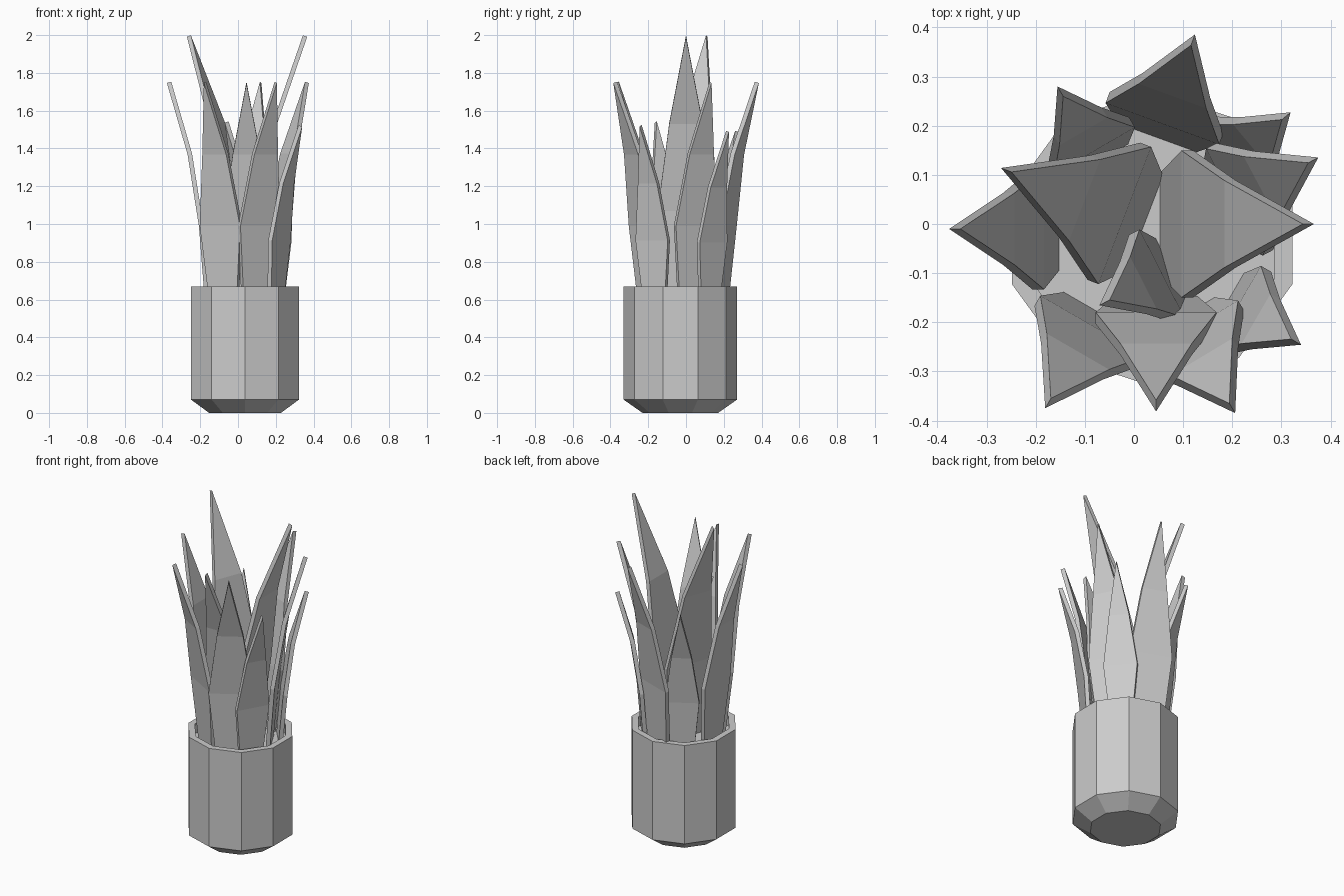
import bpy
from math import cos, sin, pi, radians

if "Cube" in bpy.data.objects:
    bpy.data.objects.remove(bpy.data.objects["Cube"])


def add_object(name, verts, faces):
    mesh = bpy.data.meshes.new(name)
    mesh.from_pydata(verts, [], faces)
    mesh.update()
    ob = bpy.data.objects.new(name, mesh)
    bpy.context.collection.objects.link(ob)
    return ob


SIDES = 10
POT = (0.037, -0.03)
SOIL_Z = 0.61


def lathe(name, profile):
    """Ten-sided stack of (radius, z) rings, capped at both ends."""
    verts = [(POT[0] + r * cos(pi / 2 + 2 * pi * i / SIDES),
              POT[1] + r * sin(pi / 2 + 2 * pi * i / SIDES), z)
             for r, z in profile for i in range(SIDES)]
    faces = []
    for k in range(len(profile) - 1):
        for i in range(SIDES):
            j = (i + 1) % SIDES
            a, b = k * SIDES, (k + 1) * SIDES
            faces.append((a + i, a + j, b + j, b + i))
    faces.append(tuple(reversed(range(SIDES))))
    last = (len(profile) - 1) * SIDES
    faces.append(tuple(range(last, last + SIDES)))
    return add_object(name, verts, faces)


def leaf(name, tip, angle, lean):
    """Pointed blade in three bent segments, leaning out towards its tip."""
    tx, ty, tz = tip
    a = radians(angle)
    dx, dy = cos(a), sin(a)
    length = tz - SOIL_Z
    verts = []
    # fraction of height, fraction of lean, half width per unit of length
    for t, out, w in ((0, 0, 0.075), (1/3, 0.15, 0.108), (2/3, 0.45, 0.064)):
        r = lean * (out - 1)
        w *= length
        for s in (-1, 1):
            verts.append((tx + dx * r - dy * w * s,
                          ty + dy * r + dx * w * s, SOIL_Z + t * length))
    verts.append(tip)
    ob = add_object(name, verts, [(0, 1, 3, 2), (2, 3, 5, 4), (4, 5, 6)])
    mod = ob.modifiers.new("thickness", 'SOLIDIFY')
    mod.thickness = 0.024
    mod.offset = 0
    return ob


# Pot with chamfered foot, thin rim and soil floor
lathe("pot", [(0.20, 0), (0.30, 0.07), (0.30, 0.67), (0.262, 0.67), (0.262, SOIL_Z)])

# Leaves: tip position, facing angle, outward lean
LEAVES = [
    ((0.12, 0.375, 1.75), 70, 0.20),
    ((0.31, 0.22, 1.49), 40, 0.15),
    ((0.365, 0.13, 1.75), 28, 0.20),
    ((0.355, 0.0, 1.995), 0, 0.29),
    ((0.33, -0.24, 1.52), -30, 0.15),
    ((0.20, -0.375, 1.75), -59, 0.20),
    ((0.045, -0.37, 1.75), -90, 0.21),
    ((-0.175, -0.365, 1.75), -120, 0.20),
    ((-0.365, -0.01, 1.75), 180, 0.20),
    ((-0.26, 0.11, 1.995), 159, 0.29),
    ((-0.15, 0.27, 1.49), 120, 0.15),
    ((-0.06, -0.16, 1.54), 207, 0.14),
]
for i, (tip, angle, lean) in enumerate(LEAVES):
    leaf(f"leaf_{i + 1}", tip, angle, lean)
